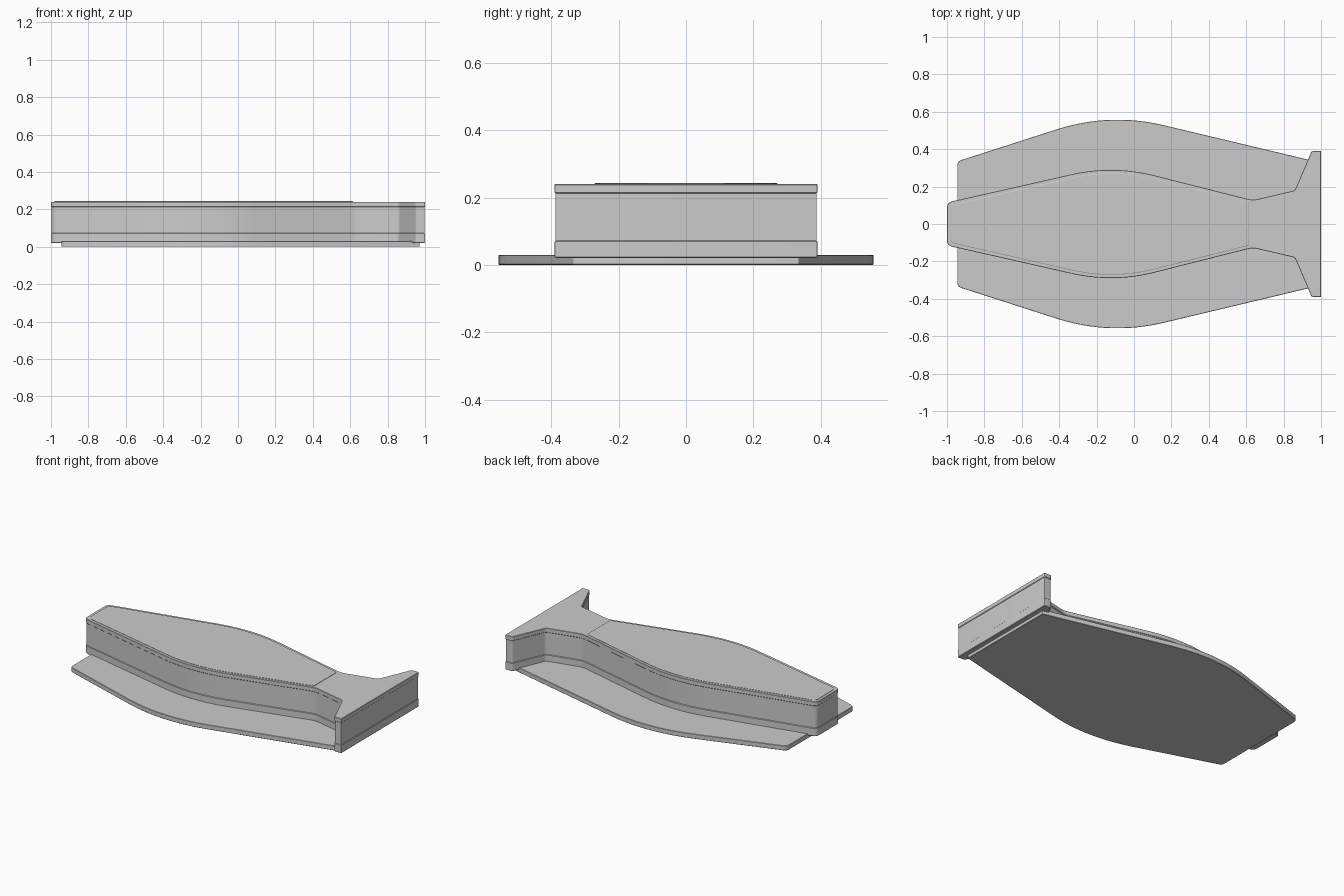
import bpy, bmesh
from mathutils import Vector

if "Cube" in bpy.data.objects:
    bpy.data.objects.remove(bpy.data.objects["Cube"])


def outline(half):
    """Mirror a half profile (x, y, corner run) and round every corner."""
    pts = [(x, -y, d) for x, y, d in half] + [(x, y, d) for x, y, d in reversed(half)]
    out = []
    n = len(pts)
    for i, (x, y, d) in enumerate(pts):
        p = Vector((x, y))
        a = Vector(pts[i - 1][:2]) - p
        b = Vector(pts[(i + 1) % n][:2]) - p
        s, e = p + a.normalized() * d, p + b.normalized() * d
        steps = 20 if d > 0.1 else 6
        for k in range(steps + 1):
            t = k / steps
            out.append(s * (1 - t) ** 2 + p * 2 * t * (1 - t) + e * t * t)
    return out


def inset(pts, d):
    """Move a counter-clockwise outline inwards by d."""
    out = []
    n = len(pts)
    for i, p in enumerate(pts):
        a = (p - pts[i - 1]).normalized()
        b = (pts[(i + 1) % n] - p).normalized()
        na, nb = Vector((-a.y, a.x)), Vector((-b.y, b.x))
        out.append(p + (na + nb) * (d / (1 + na.dot(nb))))
    return out


def stack(name, pts, rings):
    """Skin an outline through (z, inset) rings and cap both ends."""
    bm = bmesh.new()
    loops = [[bm.verts.new((p.x, p.y, z)) for p in inset(pts, d)] for z, d in rings]
    n = len(pts)
    for lo, hi in zip(loops, loops[1:]):
        for i in range(n):
            j = (i + 1) % n
            bm.faces.new((lo[i], lo[j], hi[j], hi[i]))
    bm.faces.new(loops[0][::-1])
    bm.faces.new(loops[-1])
    bmesh.ops.recalc_face_normals(bm, faces=bm.faces)
    me = bpy.data.meshes.new(name)
    bm.to_mesh(me)
    bm.free()
    ob = bpy.data.objects.new(name, me)
    bpy.context.collection.objects.link(ob)
    bpy.ops.object.select_all(action='DESELECT')
    ob.select_set(True)
    bpy.context.view_layer.objects.active = ob
    bpy.ops.object.shade_smooth_by_angle(angle=0.52)
    return ob


# wide base plate
plate = outline([(-0.945, 0.335, 0.025), (-0.13, 0.597, 0.3), (0.97, 0.335, 0.004)])
stack("base_plate", plate, [(0, 0.002), (0.002, 0), (0.028, 0), (0.03, 0.002)])

# coffin-shaped body with flared tail and a shallow recessed side band
body = outline([(-1.0, 0.115, 0.03), (-0.112, 0.316, 0.23), (0.635, 0.127, 0.03),
                (0.86, 0.18, 0.012), (0.95, 0.39, 0.01), (1.0, 0.39, 0.004)])
stack("body", body, [(0.02, 0.003), (0.023, 0), (0.07, 0), (0.073, 0.003),
                     (0.212, 0.003), (0.215, 0), (0.238, 0), (0.24, 0.002)])

# thin raised lid panel on the body
lid = outline([(-0.982, 0.1, 0.025), (-0.112, 0.298, 0.23), (0.615, 0.115, 0.008)])
stack("lid_panel", lid, [(0.235, 0), (0.242, 0), (0.244, 0.003)])
